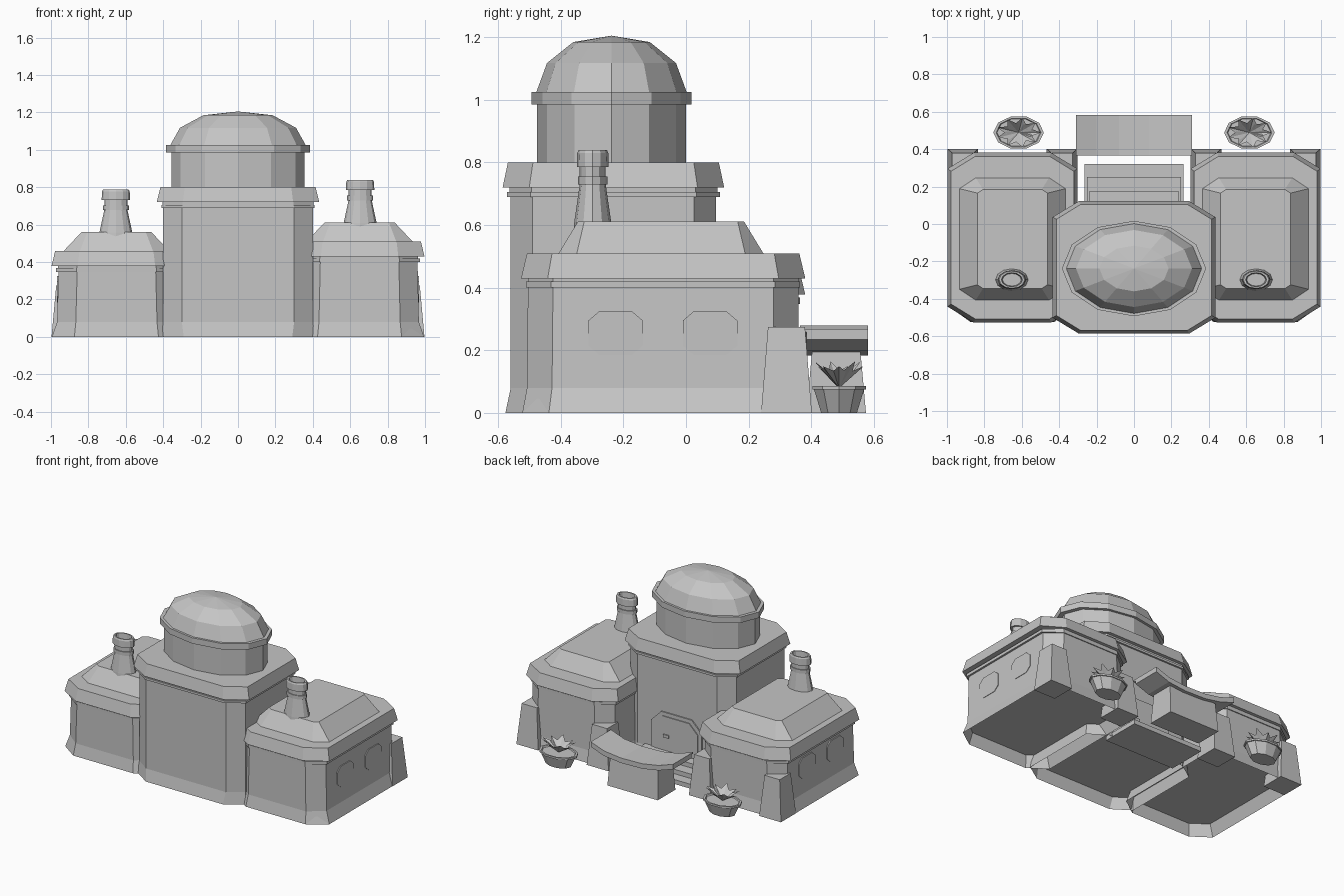
import bpy, bmesh, math
from mathutils import Vector

cube = bpy.data.objects.get("Cube")
if cube:
    bpy.data.objects.remove(cube, do_unlink=True)

stone = bpy.data.materials.new("plain_grey_stone")
stone.use_nodes = True
GREY = (0.56, 0.56, 0.56, 1)
stone.diffuse_color = GREY
stone.node_tree.nodes["Principled BSDF"].inputs["Base Color"].default_value = GREY


def finish(name, bm):
    bmesh.ops.recalc_face_normals(bm, faces=bm.faces)
    me = bpy.data.meshes.new(name)
    bm.to_mesh(me)
    bm.free()
    me.materials.append(stone)
    ob = bpy.data.objects.new(name, me)
    bpy.context.scene.collection.objects.link(ob)
    return ob


def loft(name, rings):
    """Skin a stack of closed rings and cap both ends."""
    bm = bmesh.new()
    loops = [[bm.verts.new(p) for p in ring] for ring in rings]
    n = len(loops[0])
    for a, b in zip(loops, loops[1:]):
        for i in range(n):
            j = (i + 1) % n
            bm.faces.new((a[i], a[j], b[j], b[i]))
    bm.faces.new(loops[0])
    bm.faces.new(loops[-1])
    return finish(name, bm)


def octagon(hx, hy, cx, cy):
    """Rectangle outline with cut corners."""
    return [(hx, cy - hy), (hx, hy - cy), (hx - cx, hy), (cx - hx, hy),
            (-hx, hy - cy), (-hx, cy - hy), (cx - hx, -hy), (hx - cx, -hy)]


def block(name, x, y, layers):
    """Cut-corner tower from layers of (z, half x, half y, corner x, corner y)."""
    return loft(name, [[(x + u, y + v, z) for u, v in octagon(*dims)]
                       for z, *dims in layers])


def turned(name, x, y, profile, sides=12):
    """Elliptical turned shape from (z, radius x, radius y)."""
    rings = []
    for z, rx, ry in profile:
        angles = [math.tau * i / sides for i in range(sides)]
        rings.append([(x + rx * math.cos(a), y + ry * math.sin(a), z) for a in angles])
    return loft(name, rings)


def box(name, lo, hi, inset=(0, 0)):
    """Box whose top is drawn in by inset."""
    rings = []
    for z, ix, iy in ((lo[2], 0, 0), (hi[2], *inset)):
        rings.append([(lo[0] + ix, lo[1] + iy, z), (hi[0] - ix, lo[1] + iy, z),
                      (hi[0] - ix, hi[1] - iy, z), (lo[0] + ix, hi[1] - iy, z)])
    return loft(name, rings)


# Central hall, its floor raised inside a flared skirt
block("central_hall", 0, -0.232, [
    (.078, .396, .324, .1, .07), (0, .41, .345, .12, .08), (.08, .4, .328, .1, .07),
    (.69, .4, .328, .1, .07),
    (.69, .41, .34, .11, .075), (.705, .41, .34, .11, .075), (.705, .403, .332, .105, .07),
    (.72, .403, .332, .105, .07), (.72, .435, .354, .14, .085), (.8, .415, .337, .13, .08)])

# Drum, ring and dome
turned("dome_drum", 0, -.238, [(.79, .355, .238), (.99, .355, .238)])
turned("dome_ring", 0, -.238, [(.985, .385, .255), (1.025, .385, .255)])
turned("dome", 0, -.238, [(1.02, .365, .242), (1.118, .31, .206),
                          (1.185, .185, .122), (1.205, .002, .002)])

# Side wings running into the hall, the one on the model's left being taller
for side, word, lift in ((1, "left", 0), (-1, "right", -.052)):
    block(word + "_wing", side * .65, -.073, [
        (.078, .313, .431, .1, .08), (0, .345, .45, .12, .085), (.08, .317, .435, .1, .08),
        (.4 + lift, .31, .432, .1, .08),
        (.4 + lift, .323, .438, .11, .08), (.42 + lift, .323, .438, .11, .08),
        (.42 + lift, .312, .432, .1, .08), (.43 + lift, .312, .432, .1, .08),
        (.43 + lift, .347, .454, .14, .085), (.51 + lift, .328, .435, .13, .08)])
    block(word + "_wing_roof", side * .65, -.08, [
        (.505 + lift, .288, .33, .09, .06), (.612 + lift, .187, .265, .03, .02)])

    # Chimney with a hollow mouth
    turned(word + "_chimney", side * .653, -.298, [
        (z + lift, r, r * .67) for z, r in (
            (.55, .095), (.61, .088), (.73, .062), (.73, .07), (.755, .07), (.755, .062),
            (.785, .062), (.785, .076), (.83, .074), (.84, .068), (.84, .056), (.79, .05))])

    # Cut-corner side windows
    for i, yc in enumerate((-.225, .077)):
        outline = octagon(.087, .07, .035, .03)
        x0, x1 = side * .96, side * .968
        loft(f"{word}_window_{i + 1}",
             [[(x, yc + u, .255 + v) for u, v in outline] for x in (x0, x1)])

    # Sloped corner buttresses
    for tag, lo, hi in (("outer", .833, .997), ("inner", .303, .467)):
        a, b = sorted((side * lo, side * hi))
        box(f"{word}_{tag}_buttress", (a, .24, 0), (b, .402, .275), (.025, .022))

    # Potted plant
    px, py = side * .617, .489
    turned(word + "_plant_pot", px, py, [
        (0, .09, .06), (.074, .126, .084), (.074, .135, .09), (.086, .135, .09),
        (.086, .12, .08), (.078, .115, .077)], 10)
    bm = bmesh.new()
    for i in range(9):
        a = math.tau * i / 9
        out = Vector((math.cos(a) * 1.5, math.sin(a), 0))
        across = Vector((-math.sin(a) * 1.5, math.cos(a), 0)) * .022
        base = Vector((px, py, .079))
        mid = base + out * .04 + Vector((0, 0, .052))
        tip = base + out * .08 + Vector((0, 0, .07 + .016 * (i % 2)))
        b, l, r, t = [bm.verts.new(p) for p in (base, mid + across, mid - across, tip)]
        bm.faces.new((b, l, t))
        bm.faces.new((b, t, r))
    finish(word + "_plant_leaves", bm)

# Rear entrance: steps, door and frame
for i, (half, depth) in enumerate(((.265, .32), (.252, .25), (.24, .175))):
    box(f"entrance_step_{i + 1}", (-half, .05, 0), (half, depth, .03 * (i + 1)))


def arch(name, half, top, cut, y1):
    pts = [(-half, .05), (half, .05), (half, top - cut), (half - cut, top),
           (cut - half, top), (-half, top - cut)]
    loft(name, [[(x, y, z) for x, z in pts] for y in (.08, y1)])


arch("door_frame", .19, .345, .075, .104)
arch("door", .165, .32, .065, .11)
box("door_handle", (.05, .1, .18), (.09, .118, .2))

# Counter under a sagging slab
box("counter_body", (-.19, .385, 0), (.19, .575, .2), (.01, .018))
curve = [(-.31, .28), (-.2, .243), (-.08, .222), (.08, .218), (.21, .232), (.31, .268)]


def slab(name, y0, y1, drop, thick):
    outline = [(x, z - drop) for x, z in curve]
    outline += [(x, z - drop - thick) for x, z in reversed(curve)]
    loft(name, [[(x, y, z) for x, z in outline] for y in (y0, y1)])


slab("counter_slab", .385, .582, .008, .026)
slab("counter_top_sheet", .365, .582, 0, .01)
